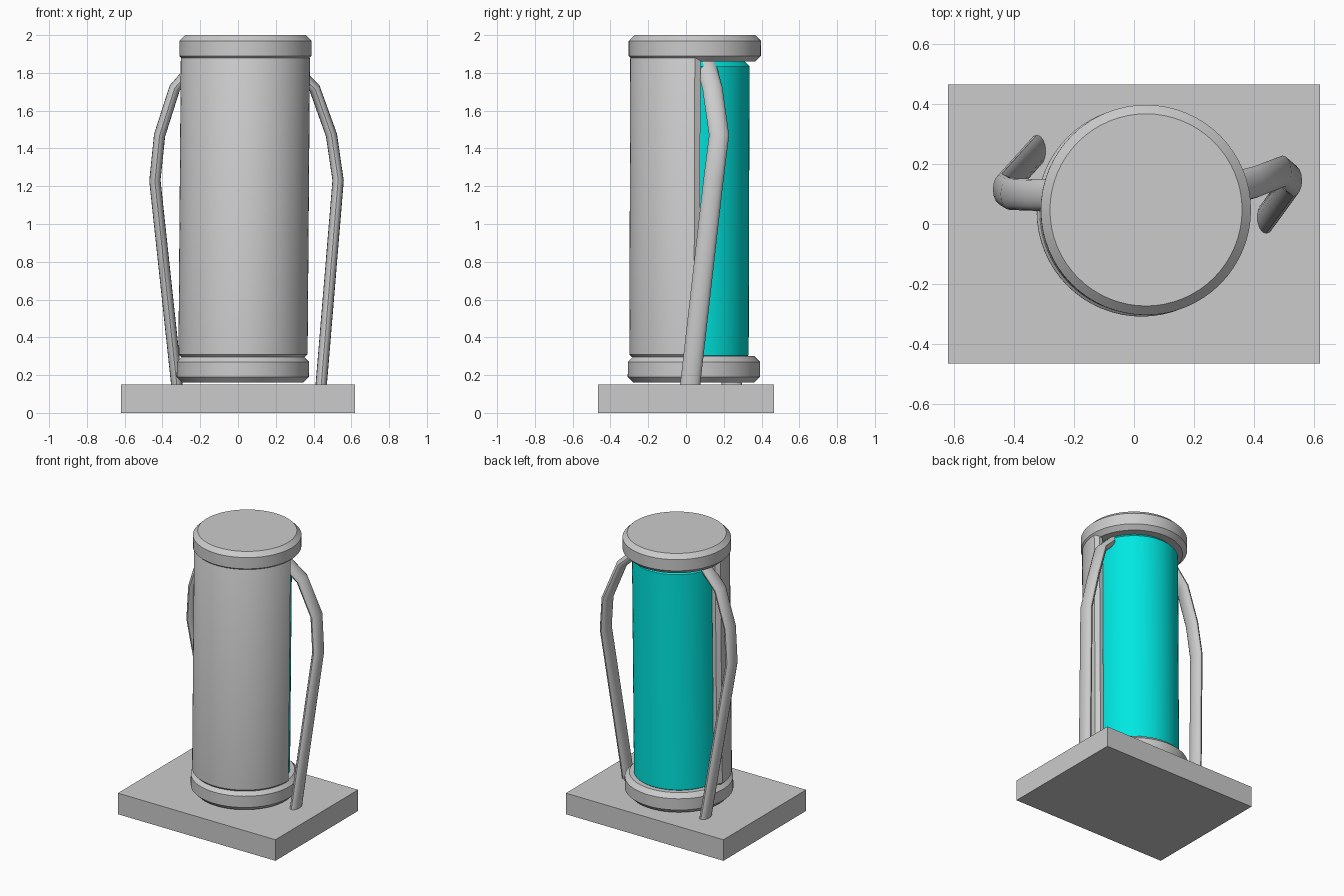
import bpy, bmesh
from math import sin, cos, pi, radians
from mathutils import Vector

if "Cube" in bpy.data.objects:
    bpy.data.objects.remove(bpy.data.objects["Cube"])


def axis(z):
    # The upright body leans very slightly to the right and back
    return Vector((0.024 + 0.008 * z, 0.041 + 0.003 * z, z))


def loft(name, rings, smooth=True):
    """Skin a list of equal-length closed rings and cap both ends."""
    bm = bmesh.new()
    vs = [[bm.verts.new(p) for p in ring] for ring in rings]
    n = len(vs[0])
    for a, b in zip(vs, vs[1:]):
        for i in range(n):
            j = (i + 1) % n
            bm.faces.new((a[i], a[j], b[j], b[i]))
    bm.faces.new(vs[0])
    bm.faces.new(vs[-1])
    bmesh.ops.recalc_face_normals(bm, faces=bm.faces[:])
    me = bpy.data.meshes.new(name)
    bm.to_mesh(me)
    bm.free()
    ob = bpy.data.objects.new(name, me)
    bpy.context.collection.objects.link(ob)
    if smooth:
        bpy.ops.object.select_all(action='DESELECT')
        ob.select_set(True)
        bpy.context.view_layer.objects.active = ob
        bpy.ops.object.shade_smooth_by_angle(angle=radians(32))
    return ob


def drum(name, r, z0, z1, ch, n=64):
    """Chamfered cylinder along the leaning axis."""
    prof = [(r - ch, z0), (r, z0 + ch), (r, z1 - ch), (r - ch, z1)]
    return loft(name, [[axis(z) + Vector((q * cos(2 * pi * i / n), q * sin(2 * pi * i / n), 0))
                        for i in range(n)] for q, z in prof])


def strap(name, path, a=0.03, b=0.053, n=16):
    """Flattened oval tube through the path points."""
    pts = [Vector(p) for p in path]
    rings = []
    for i, p in enumerate(pts):
        t = (pts[min(i + 1, len(pts) - 1)] - pts[max(i - 1, 0)]).normalized()
        u = Vector((0, 1, 0)).cross(t).normalized()
        v = t.cross(u)
        rings.append([p + u * a * cos(2 * pi * k / n) + v * b * sin(2 * pi * k / n)
                      for k in range(n)])
    return loft(name, rings)


# Base slab
loft("base", [[(x, y, z) for x, y in ((-.62, -.465), (.62, -.465), (.62, .465), (-.62, .465))]
              for z in (0, .15)], smooth=False)

# End caps
drum("bottom_cap", 0.35, 0.16, 0.30, 0.03)
drum("top_cap", 0.35, 1.86, 2.0, 0.03)

# Coloured inner cylinder
core = drum("inner_cylinder", 0.29, 0.275, 1.865, 0.03)
mat = bpy.data.materials.new("cyan")
mat.diffuse_color = (0.0, 0.8, 0.75, 1)
mat.use_nodes = True
mat.node_tree.nodes["Principled BSDF"].inputs["Base Color"].default_value = mat.diffuse_color
core.data.materials.append(mat)


# Half-round front shell with chamfered long edges
def shell_ring(z, r_out, r_in=0.295, n=40):
    arc = [pi + pi * i / n for i in range(n + 1)]
    pts = [(r_out * cos(t), r_out * sin(t)) for t in arc]
    pts += [(r_out - 0.02, 0.03), (r_in, 0.03)]
    pts += [(r_in * cos(t), r_in * sin(t)) for t in reversed(arc)]
    pts += [(-r_in, 0.03), (0.02 - r_out, 0.03)]
    return [axis(z) + Vector((x, y, 0)) for x, y in pts]


loft("front_shell", [shell_ring(0.295, 0.327), shell_ring(0.31, 0.342),
                     shell_ring(1.875, 0.342), shell_ring(1.89, 0.335)])

# Side straps
strap("right_strap", [(0.439, 0.02, 0.13), (0.53, 0.145, 1.23), (0.495, 0.175, 1.47),
                      (0.405, 0.14, 1.72), (0.27, 0.105, 1.85)])
strap("left_strap", [(-0.322, 0.245, 0.13), (-0.44, 0.115, 1.23), (-0.415, 0.10, 1.47),
                     (-0.335, 0.097, 1.72), (-0.22, 0.097, 1.85)])
